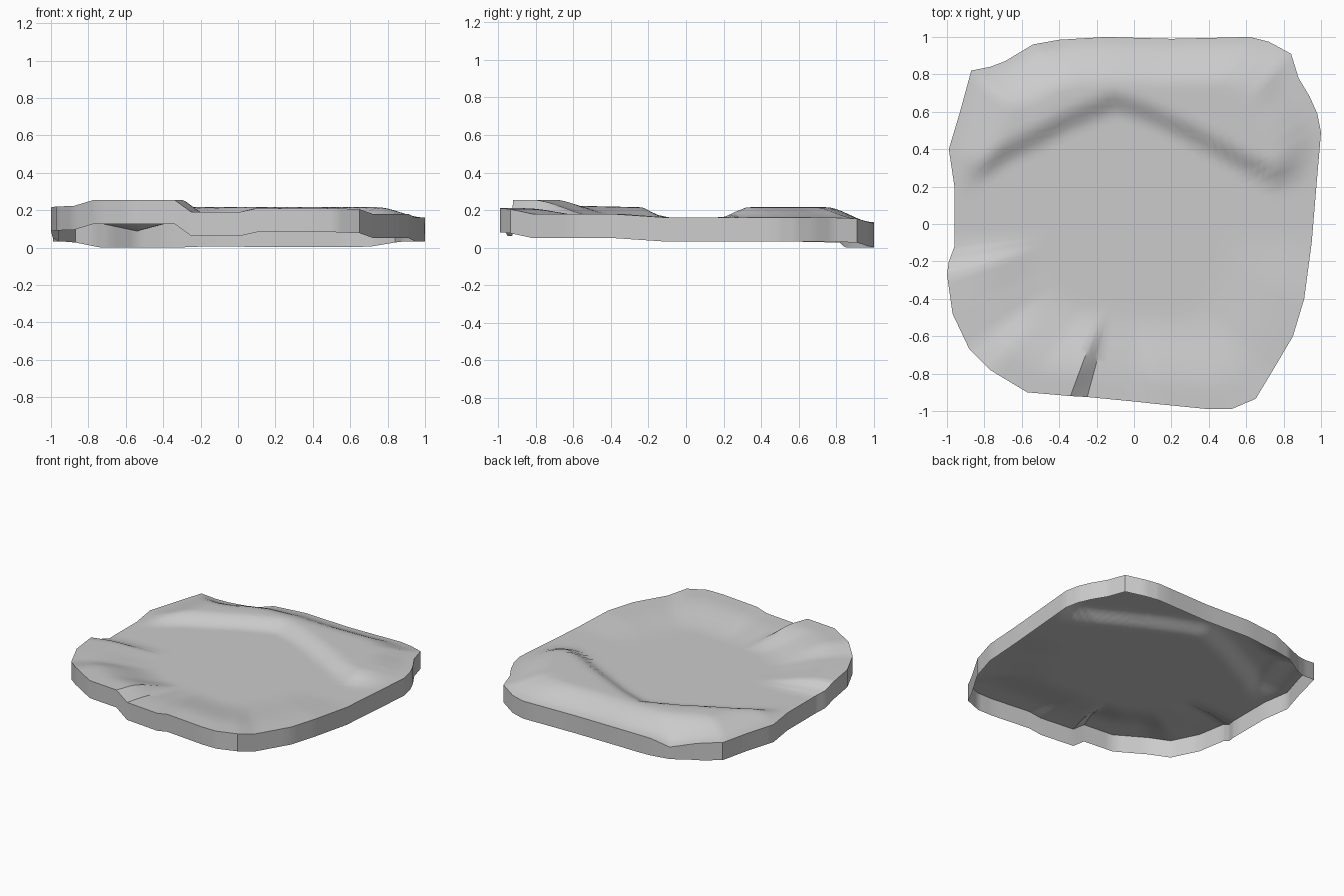
import bpy, bmesh, math

if "Cube" in bpy.data.objects:
    bpy.data.objects.remove(bpy.data.objects["Cube"])

# Rim of the ground patch, clockwise from back left: x, y, height
RIM = [(-.87, .82, .155), (-.77, .84, .135), (-.69, .87, .12), (-.54, .96, .088), (-.4, .985, .125),
       (-.15, 1, .135), (.2, .99, .13), (.62, 1, .13), (.72, .975, .135), (.84, .91, .155),
       (.88, .78, .16), (.94, .68, .16), (.98, .59, .16), (1, .49, .16), (.975, .2, .16),
       (.95, -.1, .16), (.91, -.4, .18), (.85, -.6, .18), (.72, -.82, .18), (.65, -.935, .205),
       (.52, -.99, .21), (.4, -.99, .21), (.1, -.96, .21), (.01, -.95, .19), (-.25, -.925, .19),
       (-.34, -.92, .255), (-.57, -.9, .255), (-.77, -.78, .255), (-.88, -.67, .222),
       (-.97, -.48, .22), (-1, -.27, .215), (-.99, -.2, .18), (-.96, -.12, .16), (-.96, .2, .16),
       (-.99, .4, .16), (-.93, .6, .16)]
# Foot of the curved bank at the back: x, y
BANK = [(-1, .15), (-.9, .22), (-.7, .37), (-.5, .47), (-.35, .55), (-.1, .65),
        (.1, .58), (.4, .43), (.6, .32), (.75, .25), (1, .3)]
FLOOR, CREST, SKIRT, RINGS, SUB = .16, .216, .128, 30, 4


def smooth(a, b, v):
    t = min(1, max(0, (v - a) / (b - a)))
    return t * t * (3 - 2 * t)


def bank_y(x):
    for (x0, y0), (x1, y1) in zip(BANK, BANK[1:]):
        if x <= x1:
            return y0 + (y1 - y0) * (x - x0) / (x1 - x0)
    return BANK[-1][1]


def height(x, y, t, edge):
    bank = smooth(-.07, .08, y - bank_y(x))
    base = FLOOR + (CREST - FLOOR) * bank
    start = .74 if y > 0 else .48
    end = 1 if y > 0 else .9
    return base + (edge - base) * smooth(start, end, t)


def make_object(name, verts, faces):
    mesh = bpy.data.meshes.new(name)
    mesh.from_pydata(verts, [], faces)
    mesh.update()
    ob = bpy.data.objects.new(name, mesh)
    bpy.context.collection.objects.link(ob)
    bpy.ops.object.select_all(action='DESELECT')
    ob.select_set(True)
    bpy.context.view_layer.objects.active = ob
    bpy.ops.object.shade_smooth_by_angle(angle=math.radians(35))


# Resample the rim, counter-clockwise
pts = RIM[::-1]
rim = []
for a, b in zip(pts, pts[1:] + pts[:1]):
    rim += [tuple(p + (q - p) * k / SUB for p, q in zip(a, b)) for k in range(SUB)]
n = len(rim)

# Rolling ground surface
verts, faces = [(0, 0, FLOOR)], []
for r in range(1, RINGS + 1):
    t = r / RINGS
    verts += [(x * t, y * t, height(x * t, y * t, t, z)) for x, y, z in rim]
for i in range(n):
    j = (i + 1) % n
    faces.append((0, 1 + i, 1 + j))
    for r in range(RINGS - 1):
        a, b = 1 + r * n, 1 + (r + 1) * n
        faces.append((a + i, b + i, b + j, a + j))
make_object("ground_surface", verts, faces)

# Open skirt hanging from the rim
verts = list(rim) + [(x, y, max(0, z - SKIRT)) for x, y, z in rim]
faces = [(n + i, n + (i + 1) % n, (i + 1) % n, i) for i in range(n)]
make_object("edge_skirt", verts, faces)
